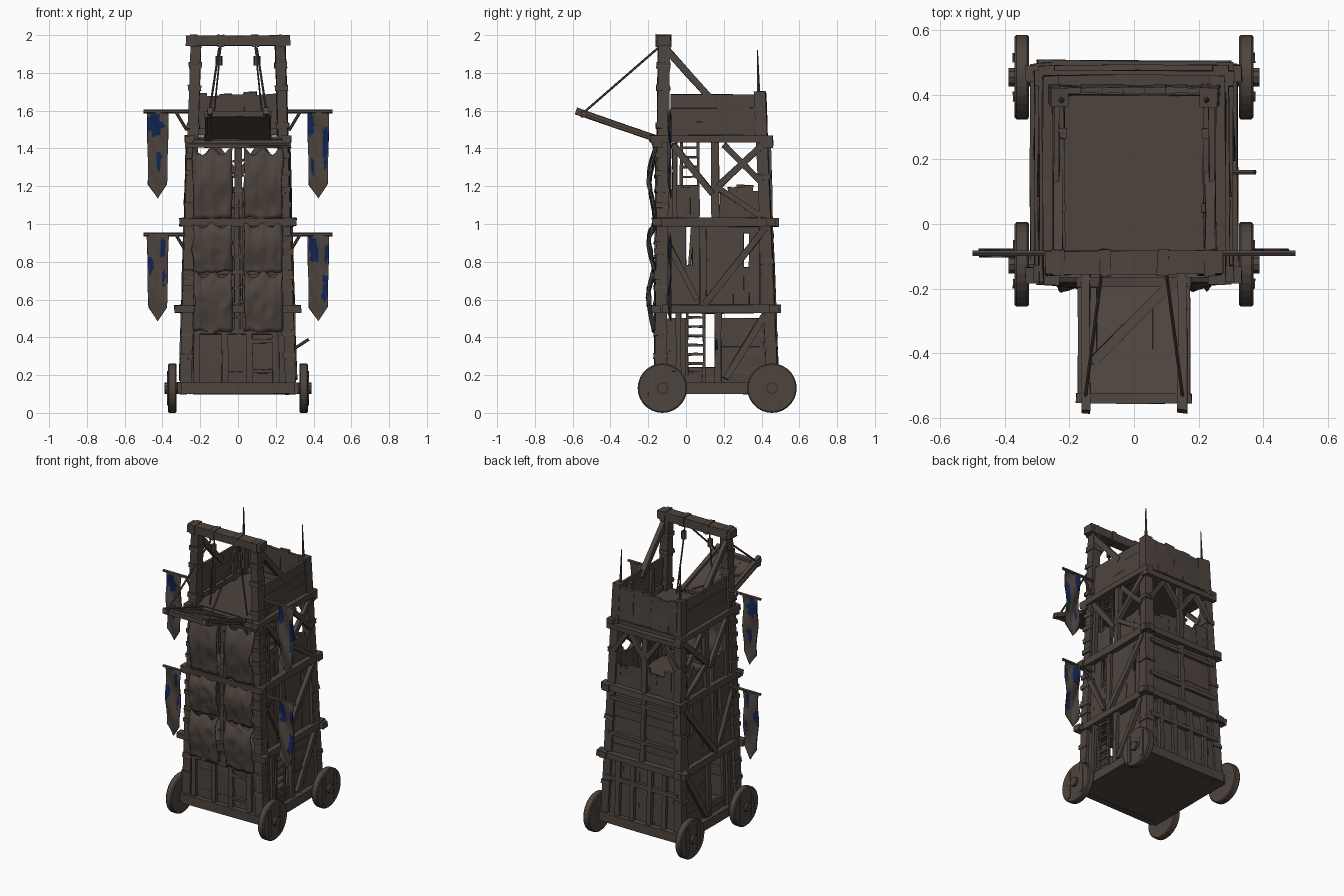
import bpy, bmesh, math, random
from mathutils import Vector, noise

random.seed(4)
if "Cube" in bpy.data.objects:
    bpy.data.objects.remove(bpy.data.objects["Cube"])


def material(name, rgb):
    m = bpy.data.materials.new(name)
    m.use_nodes = True
    m.diffuse_color = (*rgb, 1)
    m.node_tree.nodes["Principled BSDF"].inputs["Base Color"].default_value = (*rgb, 1)
    return m


WOOD = material("weathered brown", (0.075, 0.058, 0.048))
BLUE = material("faded blue", (0.006, 0.018, 0.09))
NORMAL = {"front": Vector((0, -1, 0)), "back": Vector((0, 1, 0)),
          "left": Vector((1, 0, 0)), "right": Vector((-1, 0, 0))}
SIDES = ("left", "right")


# Tapering shell: a point on one of the four faces, d outward from it
def on(side, a, z, d=0.0):
    hx, yf, yb = 0.312 - 0.03 * z, -0.172 + 0.008 * z, 0.497 - 0.036 * z
    return Vector({"front": (a, yf - d, z), "back": (a, yb + d, z),
                   "left": (hx + d, a, z), "right": (-hx - d, a, z)}[side])


# Rough-hewn bar: three slightly uneven rings skinned together
def bar(bm, p, q, w, t, n, rough=0.003):
    p, q, n = Vector(p), Vector(q), Vector(n)
    side = (q - p).cross(n).normalized()
    up = side.cross(q - p).normalized()
    rings = []
    for k in (0, 0.5, 1):
        rings.append([bm.verts.new(p.lerp(q, k) + side * (w / 2 * i) + up * (t / 2 * j)
                      + Vector([random.uniform(-rough, rough) for _ in range(3)]))
                      for i, j in ((-1, -1), (1, -1), (1, 1), (-1, 1))])
    for a, b in zip(rings, rings[1:]):
        for i in range(4):
            bm.faces.new((a[i], a[i - 1], b[i - 1], b[i]))
    bm.faces.new(rings[0])
    bm.faces.new(rings[-1][::-1])


def finish(name, bm, mats=(WOOD,), smooth=False):
    bmesh.ops.recalc_face_normals(bm, faces=bm.faces)
    me = bpy.data.meshes.new(name)
    bm.to_mesh(me)
    bm.free()
    for m in mats:
        me.materials.append(m)
    if smooth:
        me.shade_smooth()
    ob = bpy.data.objects.new(name, me)
    bpy.context.collection.objects.link(ob)
    return ob


def bars(name, items):
    bm = bmesh.new()
    for it in items:
        bar(bm, *it)
    return finish(name, bm)


# Timbers lying on a face: (a0, z0, a1, z1, width), optional thickness and depth
def frame(name, side, items, t=0.03, d=0.0):
    bars(name, [(on(side, a, z, d), on(side, b, y, d), w, t, NORMAL[side])
                for a, z, b, y, w in items])


# Boarded panel with uneven boards
def boards(name, side, a0, a1, z0, z1, n, upright=True, ragged=0.0, d=-0.03):
    items = []
    for i in range(n):
        k = (i + 0.5) / n
        if upright:
            a, top = a0 + (a1 - a0) * k, z1 - random.random() * ragged
            items.append((a, z0, a, top, abs(a1 - a0) / n + 0.002))
        else:
            z, e = z0 + (z1 - z0) * k, random.uniform(-0.004, 0.004)
            items.append((a0 + e, z, a1 + e, z, (z1 - z0) / n + 0.002))
    frame(name, side, items, 0.018, d)


def cylinder(name, p, q, r, seg=10, r2=None):
    p, q = Vector(p), Vector(q)
    bm = bmesh.new()
    bmesh.ops.create_cone(bm, cap_ends=True, segments=seg, radius1=r,
                          radius2=r if r2 is None else r2, depth=(q - p).length)
    bm.transform((q - p).to_track_quat("Z", "Y").to_matrix().to_4x4())
    bmesh.ops.translate(bm, verts=bm.verts, vec=(p + q) / 2)
    return finish(name, bm)


def ladder(name, x, y, z0, z1, lean=0.0):
    w, rungs = 0.045, 8
    items = [((x, y + s * w, z0), (x, y + s * w + lean, z1), 0.014, 0.014, (1, 0, 0)) for s in (-1, 1)]
    for i in range(rungs):
        k = (i + 0.5) / rungs
        z, c = z0 + (z1 - z0) * k, y + lean * k
        items.append(((x, c - w, z), (x, c + w, z), 0.012, 0.012, (1, 0, 0)))
    bars(name, items)


# Decks and underside
for name, z, t in (("base_floor", 0.12, 0.04), ("first_floor", 0.54, 0.02),
                   ("second_floor", 1.0, 0.02), ("top_deck", 1.45, 0.025)):
    f, b = on("front", 0, z, -0.02), on("back", 0, z, -0.02)
    bars(name, [(f, b, 2 * on("left", 0, z, -0.02).x, t, (0, 0, 1), 0.0)])

# Corner posts: the front pair carries the gantry
for side, s in zip(SIDES, (1, -1)):
    for name, y0, y1, top in (("front", -0.138, -0.118, 1.96), ("back", 0.458, 0.392, 1.7)):
        p, q = on(side, y0, 0.1, -0.03), on(side, y1, top, -0.03)
        bars(f"{side}_{name}_post", [(p, q, 0.062, 0.056, NORMAL[side])])
        wraps = [0.3, 0.42, 0.66, 0.72, 0.85, 0.92, 1.1, 1.18, 1.27, 1.36, 1.52, 1.72, 1.84] \
            if name == "front" else [0.36, 0.8, 1.25]
        items = []
        for z in wraps:
            k = (z - 0.1) / (top - 0.1)
            items.append((p.lerp(q, k - 0.008), p.lerp(q, k + 0.008), 0.074, 0.068, NORMAL[side]))
        bars(f"{side}_{name}_lashings", items)
    cylinder(f"{side}_spike", (s * 0.225, 0.385, 1.66), (s * 0.222, 0.378, 1.92), 0.011, 6, 0.003)

# Gantry beam, braces and pulleys
bars("gantry_beam", [((-0.275, -0.12, 1.97), (0.275, -0.12, 1.97), 0.07, 0.055, (0, 0, 1))])
bars("gantry_lashings", [((x - 0.018, -0.12, 1.97), (x + 0.018, -0.12, 1.97), 0.082, 0.064, (0, 0, 1))
                         for x in (-0.235, -0.09, 0.09, 0.235)])
for side, s in zip(SIDES, (1, -1)):
    bars(f"{side}_gantry_brace", [((s * 0.235, -0.1, 1.92), (s * 0.235, 0.15, 1.64), 0.034, 0.03, (1, 0, 0))])
    cylinder(f"{side}_pulley", (s * 0.1, -0.12, 1.84), (s * 0.1, -0.12, 1.89), 0.018, 8)
    cylinder(f"{side}_pulley_rope", (s * 0.09, -0.12, 1.95), (s * 0.1, -0.12, 1.87), 0.005, 6)
    cylinder(f"{side}_bridge_rope", (s * 0.1, -0.15, 1.93), (s * 0.15, -0.53, 1.6), 0.006, 6)
    cylinder(f"{side}_winch_rope", (s * 0.1, -0.12, 1.85), (s * 0.14, -0.1, 1.46), 0.005, 6)

# Drawbridge with rails and a diagonal on top
def ramp(x, y, lift=0.0):
    return Vector((x, y, 1.44 + (-0.15 - y) * 0.35 + lift))


bars("bridge_boards", [(ramp(x, -0.15), ramp(x, -0.55), 0.058, 0.014, (0, 0, 1), 0.001)
                       for x in [-0.145 + i * 0.058 for i in range(6)]])
bars("bridge_frame", [(ramp(s * 0.15, -0.13, 0.008), ramp(s * 0.15, -0.58, 0.008), 0.028, 0.034, (0, 0, 1)) for s in (-1, 1)]
     + [(ramp(-0.178, y, 0.005), ramp(0.178, y, 0.005), 0.03, 0.03, (0, 0, 1)) for y in (-0.18, -0.54)]
     + [(ramp(-0.13, -0.43, 0.01), ramp(0.13, -0.17, 0.01), 0.03, 0.012, (0, 0, 1))])
cylinder("bridge_axle", (-0.27, -0.165, 1.43), (0.27, -0.165, 1.43), 0.02, 8)

# Parapet round the top deck
for side in SIDES:
    boards(f"{side}_parapet", side, -0.08, 0.4, 1.47, 1.685, 3, False, d=-0.022)
    frame(f"{side}_parapet_rail", side, [(-0.07, 1.49, 0.4, 1.49, 0.03), (0.05, 1.46, 0.05, 1.66, 0.03),
                                         (0.28, 1.46, 0.28, 1.66, 0.03)], 0.02, -0.042)
boards("back_parapet", "back", -0.23, 0.23, 1.47, 1.7, 7, True, 0.02, -0.022)
frame("back_parapet_rail", "back", [(-0.23, 1.49, 0.23, 1.49, 0.03)], 0.03, -0.03)

# Side framing, boarding and braces
for side in SIDES:
    frame(f"{side}_rails", side, [(-0.175, 0.13, 0.495, 0.13, 0.06), (-0.13, 0.55, 0.5, 0.55, 0.045),
                                  (-0.18, 1.01, 0.49, 1.01, 0.045), (-0.19, 1.45, 0.46, 1.45, 0.035)], 0.05, -0.012)
    frame(f"{side}_studs", side, [(-0.04, 0.15, -0.04, 0.53, 0.03), (0.17, 0.15, 0.17, 0.53, 0.035),
                                  (0.09, 0.57, 0.09, 1.0, 0.035), (0.155, 1.03, 0.155, 1.43, 0.04),
                                  (0.4, 0.57, 0.4, 1.0, 0.02), (-0.06, 1.03, -0.06, 1.43, 0.025)], 0.03, -0.018)
    frame(f"{side}_braces", side, [(0.21, 0.18, 0.42, 0.52, 0.034), (0.1, 0.58, 0.42, 0.98, 0.034),
                                   (0.17, 1.2, 0.42, 1.43, 0.034), (-0.07, 1.42, 0.14, 1.16, 0.034),
                                   (0.17, 1.19, 0.4, 1.04, 0.03), (0.06, 0.6, -0.1, 0.9, 0.03),
                                   (0.2, 1.42, 0.4, 1.22, 0.03)], 0.024, -0.006)
    boards(f"{side}_lower_boards", side, 0.16, 0.45, 0.15, 0.5, 7, False)
    boards(f"{side}_lower_front_boards", side, -0.13, 0.0, 0.15, 0.5, 3)
    boards(f"{side}_sill_boards", side, 0.0, 0.16, 0.15, 0.24, 2, False)
    # Middle storey leaves two arrow slits
    for label, a, b, lo, hi in (("front", -0.13, 0.0, 0.57, 0.99), ("middle", 0.035, 0.305, 0.57, 0.99),
                                ("back", 0.335, 0.45, 0.57, 0.99), ("slit_foot_a", 0.0, 0.035, 0.57, 0.78),
                                ("slit_foot_b", 0.305, 0.335, 0.57, 0.77), ("slit_head", 0.305, 0.335, 0.95, 0.99)):
        boards(f"{side}_middle_boards_{label}", side, a, b, lo, hi, max(1, round((b - a) / 0.06)))
    boards(f"{side}_upper_boards", side, 0.18, 0.44, 1.03, 1.21, 6, True, 0.05)
    boards(f"{side}_upper_front_boards", side, -0.12, 0.07, 1.03, 1.21, 4, True, 0.05)
ladder("lower_ladder", 0.285, 0.05, 0.14, 0.53)
ladder("middle_ladder", 0.25, 0.05, 0.56, 1.0, 0.03)
ladder("upper_ladder", 0.235, 0.02, 1.02, 1.43)
cylinder("left_prop", (0.29, 0.16, 0.335), (0.375, 0.16, 0.39), 0.008, 6)

# Cross logs, front and back
for side in ("front", "back"):
    frame(f"{side}_logs", side, [(-0.3, 0.13, 0.3, 0.13, 0.06), (-0.335, 0.55, 0.335, 0.55, 0.04),
                                 (-0.31, 1.01, 0.31, 1.01, 0.042), (-0.28, 1.42, 0.28, 1.42, 0.035)], 0.05, -0.01)

# Back wall: boarded below, open gallery with knee braces above
boards("back_lower_boards", "back", -0.27, 0.27, 0.15, 0.53, 9)
boards("back_middle_boards", "back", -0.27, 0.27, 0.57, 1.0, 7, False)
boards("back_upper_boards", "back", -0.25, 0.25, 1.03, 1.22, 9, True, 0.07)
frame("back_studs", "back", [(x, 0.15, x, 0.53, 0.034) for x in (-0.17, -0.06, 0.07, 0.18)]
      + [(-0.27, 0.4, 0.27, 0.4, 0.028), (0, 0.57, 0, 1.0, 0.03), (-0.26, 0.7, 0.26, 0.7, 0.025),
         (-0.25, 0.94, 0.25, 0.94, 0.025)], 0.026, -0.012)
frame("back_knee_braces", "back", [(s * a, 1.25, s * b, 1.42, 0.03) for s in (-1, 1) for a, b in ((0.24, 0.12), (0.0, 0.12))]
      + [(0, 1.03, 0, 1.42, 0.035)], 0.026, -0.012)

# Front wall: boarded foot, open lattice behind the hides
boards("front_lower_boards", "front", -0.27, 0.27, 0.15, 0.42, 4, False)
frame("front_studs", "front", [(x, 0.15, x, 0.43, 0.034) for x in (-0.22, -0.07, 0.06, 0.2)]
      + [(0.06, 0.38, 0.2, 0.38, 0.02), (0.06, 0.22, 0.2, 0.22, 0.02)], 0.024, -0.014)
frame("front_lattice", "front", [(-0.005, 0.42, -0.005, 1.4, 0.025), (0.018, 0.42, 0.014, 1.4, 0.012),
                                 (-0.28, 0.43, 0.28, 0.43, 0.028), (-0.29, 0.745, 0.29, 0.745, 0.026)], 0.024, -0.012)
frame("front_ties", "front", [(-0.03, z, 0.03, z + 0.008, 0.012) for z in
                              (0.5, 0.58, 0.66, 0.82, 0.9, 1.09, 1.17, 1.25, 1.33)], 0.03, -0.01)

# Hanging hides
for row, (z0, z1) in enumerate(((0.43, 0.735), (0.745, 1.0), (1.03, 1.385))):
    for col, (a0, a1) in enumerate(((-0.235, -0.03), (0.035, 0.235))):
        bm = bmesh.new()
        bmesh.ops.create_grid(bm, x_segments=12, y_segments=14, size=0.5)
        for v in bm.verts:
            u, h = v.co.x + 0.5, v.co.y + 0.5
            wob = noise.noise(Vector((u * 3, h * 3, row * 7 + col * 3)))
            fold = 0.007 * math.sin(u * 17 + wob * 5 + col) + 0.012 * wob
            bulge = 0.03 * math.sin(math.pi * h ** 1.4)
            edge = 0.02 * math.cos(u * 4 * math.pi) * h ** 4
            a = a0 + (a1 - a0) * u + 0.02 * wob * (0.5 - u) * 2
            v.co = on("front", a, z0 + (z1 - z0) * h + edge + 0.02 * wob * (1 - h), 0.006 + bulge + fold)
        hide = finish(f"hide_{row}_{col}", bm, smooth=True)
        hide.modifiers.new("thickness", "SOLIDIFY").thickness = 0.008

# Banners: pointed cloth, blue where the dye survives (centre u, h, radii)
DYE = {("right", 1): ((0.3, 0.83, 0.5, 0.14), (0.55, 0.42, 0.13, 0.15)),
       ("left", 1): ((0.1, 0.85, 0.25, 0.17), (0.85, 0.55, 0.15, 0.32), (0.2, 0.3, 0.1, 0.1)),
       ("right", 0): ((0.15, 0.6, 0.15, 0.12), (0.75, 0.83, 0.15, 0.13), (0.8, 0.45, 0.1, 0.12)),
       ("left", 0): ((0.25, 0.82, 0.25, 0.2), (0.85, 0.3, 0.16, 0.22), (0.9, 0.75, 0.12, 0.14))}
for (side, level), patches in DYE.items():
    s, top = (1 if side == "left" else -1), (0.945, 1.595)[level]
    label = f"{side}_{('lower', 'upper')[level]}"
    bm = bmesh.new()
    bmesh.ops.create_grid(bm, x_segments=14, y_segments=40, size=0.5)
    for f in bm.faces:
        c = f.calc_center_median()
        u, h = c.x + 0.5, c.y + 0.5
        rag = 0.8 * noise.noise(Vector((u * 5, h * 14, level + s * 4)))
        f.material_index = int(any(((u - a) / ra) ** 2 + ((h - b) / rb) ** 2 + rag < 0.8 for a, b, ra, rb in patches))
    for v in bm.verts:
        u, h = v.co.x + 0.5, v.co.y + 0.5
        foot = 0.385 + 0.075 * (1 - abs(2 * u - 1))
        v.co = Vector((s * 0.425 + (u - 0.5) * (0.115 - 0.015 * (1 - h)),
                       -0.09 + 0.008 * math.sin(h * 9 + u * 4), top - foot * (1 - h)))
    cloth = finish(f"{label}_banner", bm, (WOOD, BLUE))
    cloth.modifiers.new("thickness", "SOLIDIFY").thickness = 0.006
    cylinder(f"{label}_banner_pole", (s * 0.25, -0.09, top), (s * 0.5, -0.09, top), 0.01, 6)
    cylinder(f"{label}_banner_strut", (s * 0.27, -0.09, top - 0.1), (s * 0.33, -0.09, top), 0.008, 6)

# Wheels with hubs and cross planks
for side, s in zip(SIDES, (1, -1)):
    for name, y in (("front", -0.125), ("back", 0.455)):
        wheel = cylinder(f"{side}_{name}_wheel", (s * 0.325, y, 0.131), (s * 0.37, y, 0.131), 0.131, 28)
        bev = wheel.modifiers.new("worn_edge", "BEVEL")
        bev.width, bev.limit_method = 0.006, "ANGLE"
        cylinder(f"{side}_{name}_hub", (s * 0.27, y, 0.131), (s * 0.388, y, 0.131), 0.03, 10)
        bars(f"{side}_{name}_wheel_planks", [((s * 0.371, y + d, 0.131 - h), (s * 0.371, y + d, 0.131 + h), 0.03, 0.008,
                                              NORMAL[side], 0.001) for d, h in ((-0.06, 0.09), (0.06, 0.09))])
